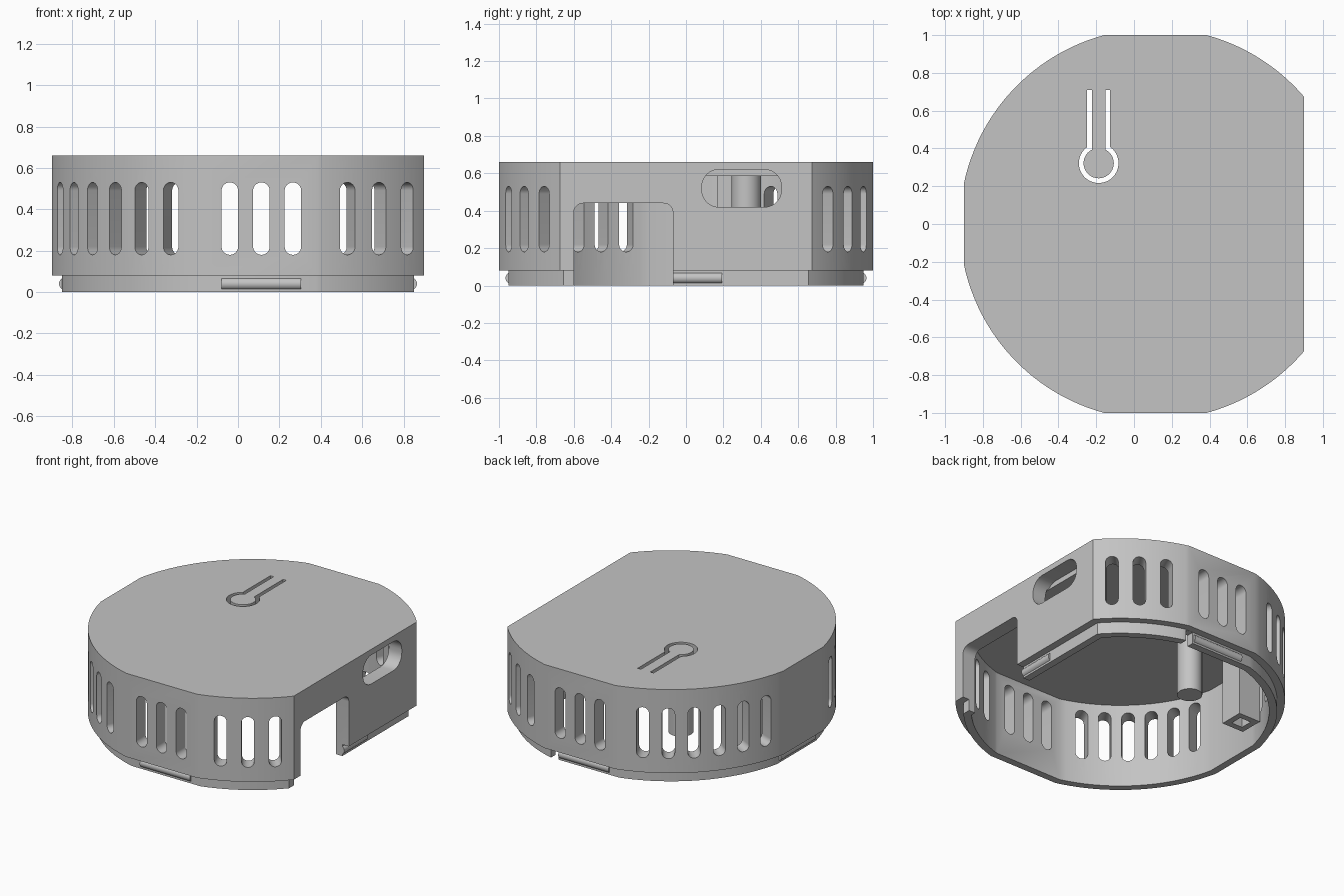
import bpy, bmesh, math
from mathutils import Matrix, Vector

if "Cube" in bpy.data.objects:
    bpy.data.objects.remove(bpy.data.objects["Cube"])

CX, R = 0.113, 1.036          # round wall centre and radius
X, Y = 0.90, 1.00             # flats trimmed at +-X and +-Y
H, LIP, WALL, ROOF = 0.66, 0.08, 0.10, 0.585

mat = bpy.data.materials.new("light_grey_plastic")
mat.diffuse_color = (0.55, 0.55, 0.55, 1)
mat.use_nodes = True
mat.node_tree.nodes["Principled BSDF"].inputs["Base Color"].default_value = mat.diffuse_color


def outline(inset, steps=24):
    """Circle trimmed by four flats, offset inward."""
    r, x, y = R - inset, X - inset, Y - inset
    right = math.acos((x - CX) / r)
    side = math.asin(y / r)
    left = math.acos((-x - CX) / r)
    arcs = [(right, side), (math.pi - side, left),
            (2 * math.pi - left, math.pi + side), (-side, -right)]
    return [(CX + r * math.cos(a + (b - a) * i / steps), r * math.sin(a + (b - a) * i / steps))
            for a, b in arcs for i in range(steps + 1)]


def rounded(u0, u1, v0, v1, r, n=10):
    """Rounded rectangle profile."""
    corners = [(u1 - r, v1 - r, 0), (u0 + r, v1 - r, 90), (u0 + r, v0 + r, 180), (u1 - r, v0 + r, 270)]
    pts = []
    for cu, cv, start in corners:
        for i in range(n + 1):
            a = math.radians(start + 90 * i / n)
            p = (cu + r * math.cos(a), cv + r * math.sin(a))
            if not pts or math.dist(p, pts[-1]) > 1e-5:
                pts.append(p)
    if math.dist(pts[0], pts[-1]) < 1e-5:
        pts.pop()
    return pts


def prism(bm, pts, w0, w1, m=Matrix()):
    """Extrude a profile along local z from w0 to w1."""
    lo = [bm.verts.new(m @ Vector((u, v, w0))) for u, v in pts]
    hi = [bm.verts.new(m @ Vector((u, v, w1))) for u, v in pts]
    bm.faces.new(lo[::-1])
    bm.faces.new(hi)
    for i in range(len(pts)):
        j = (i + 1) % len(pts)
        bm.faces.new((lo[i], lo[j], hi[j], hi[i]))


def outward(deg, ox=0.0):
    """Frame with local z pointing out of the wall, local y up."""
    c, s = math.cos(math.radians(deg)), math.sin(math.radians(deg))
    return Matrix(((-s, 0, c, ox), (c, 0, s, 0), (0, 1, 0, 0), (0, 0, 0, 1)))


def make(name, bm):
    bmesh.ops.recalc_face_normals(bm, faces=bm.faces)
    me = bpy.data.meshes.new(name)
    bm.to_mesh(me)
    bm.free()
    me.materials.append(mat)
    ob = bpy.data.objects.new(name, me)
    bpy.context.collection.objects.link(ob)
    return ob


def smooth(ob):
    bpy.ops.object.select_all(action='DESELECT')
    ob.select_set(True)
    bpy.context.view_layer.objects.active = ob
    bpy.ops.object.shade_smooth_by_angle(angle=math.radians(25))


def cut(ob, cutter):
    mod = ob.modifiers.new("cut", 'BOOLEAN')
    mod.operation, mod.solver, mod.object = 'DIFFERENCE', 'EXACT', cutter
    bpy.context.view_layer.update()
    me = bpy.data.meshes.new_from_object(ob.evaluated_get(bpy.context.evaluated_depsgraph_get()))
    ob.modifiers.clear()
    ob.data = me
    bpy.data.objects.remove(cutter)


# Cover: roof, wall, stepped lip and open cavity as one skin
bm = bmesh.new()
levels = [(0, H), (0, LIP), (0.05, LIP), (0.05, 0), (WALL, 0), (WALL, ROOF)]
rings = [[bm.verts.new((x, y, z)) for x, y in outline(i)] for i, z in levels]
bm.faces.new(rings[0])
bm.faces.new(rings[-1])
for a, b in zip(rings, rings[1:]):
    for i in range(len(a)):
        j = (i + 1) % len(a)
        bm.faces.new((a[i], a[j], b[j], b[i]))
cover = make("cover", bm)

# Vent slots, around the round walls and on the front and back flats
bm = bmesh.new()
slot = rounded(-0.04, 0.04, 0.18, 0.53, 0.04)
for side in (-1, 1):
    angles = [90 + 25 + 9 * k for k in range(6)] + [90 - 23.7 - 9.6 * k for k in range(3)]
    for a in angles:
        prism(bm, slot, 0.86, 1.12, outward(side * a, CX))
    for k in (-1, 0, 1):
        prism(bm, slot, 0.86, 1.12, outward(side * 90, CX + 0.1525 * k))

# Side openings: tall doorway, upper port, small lip notch at the back
prism(bm, rounded(-0.60, -0.07, -0.2, 0.44, 0.05), 0.70, 1.1, outward(0))
prism(bm, rounded(0.085, 0.51, 0.42, 0.62, 0.09), 0.79, 1.1, outward(0))
prism(bm, [(0.315, 0.85), (0.37, 0.85), (0.37, 0.97), (0.315, 0.97)], -0.1, 0.079)

# Keyhole gap around the flexible push button
BX, BY = -0.187, 0.322


def keyhole(r, half, top):
    a0 = math.acos(half / r)
    sweep = math.pi + 2 * a0
    arc = [(BX + r * math.cos(math.pi - a0 + sweep * i / 48),
            BY + r * math.sin(math.pi - a0 + sweep * i / 48)) for i in range(49)]
    return [(BX - half, top)] + arc + [(BX + half, top)]


prism(bm, keyhole(0.105, 0.061, 0.71) + keyhole(0.08, 0.036, 0.71)[::-1], 0.5, 0.75)
cut(cover, make("cutter", bm))
smooth(cover)

# Push button stem
bm = bmesh.new()
prism(bm, [(BX + 0.079 * math.cos(math.tau * i / 48), BY + 0.079 * math.sin(math.tau * i / 48))
           for i in range(48)], 0.09, ROOF + 0.01)
smooth(make("button_stem", bm))

# Hollow square post
bm = bmesh.new()
PX, PY = -0.67, 0.25
post = []
for half, z in ((0.083, ROOF + 0.01), (0.083, 0.10), (0.042, 0.10), (0.042, 0.45)):
    post.append([bm.verts.new((PX + sx * half, PY + sy * half, z))
                 for sx, sy in ((-1, -1), (1, -1), (1, 1), (-1, 1))])
bm.faces.new(post[0])
bm.faces.new(post[-1])
for a, b in zip(post, post[1:]):
    for i in range(4):
        j = (i + 1) % 4
        bm.faces.new((a[i], a[j], b[j], b[i]))
make("square_post", bm)

# Snap ridges on the lip
circle = [(0.03 * math.cos(math.tau * i / 24), 0.03 * math.sin(math.tau * i / 24)) for i in range(24)]
ridges = {"front_ridge": ('X', -0.935, CX - 0.1925, CX + 0.1925),
          "back_ridge": ('X', 0.935, CX - 0.1925, CX + 0.1925),
          "left_ridge": ('Y', -0.835, -0.1925, 0.1925),
          "right_ridge": ('Y', 0.835, -0.07, 0.1925)}
for name, (axis, off, a, b) in ridges.items():
    bm = bmesh.new()
    if axis == 'X':
        m = Matrix(((0, 0, 1, 0), (1, 0, 0, off), (0, 1, 0, 0.04), (0, 0, 0, 1)))
    else:
        m = Matrix(((1, 0, 0, off), (0, 0, 1, 0), (0, 1, 0, 0.04), (0, 0, 0, 1)))
    prism(bm, circle, a, b, m)
    smooth(make(name, bm))
